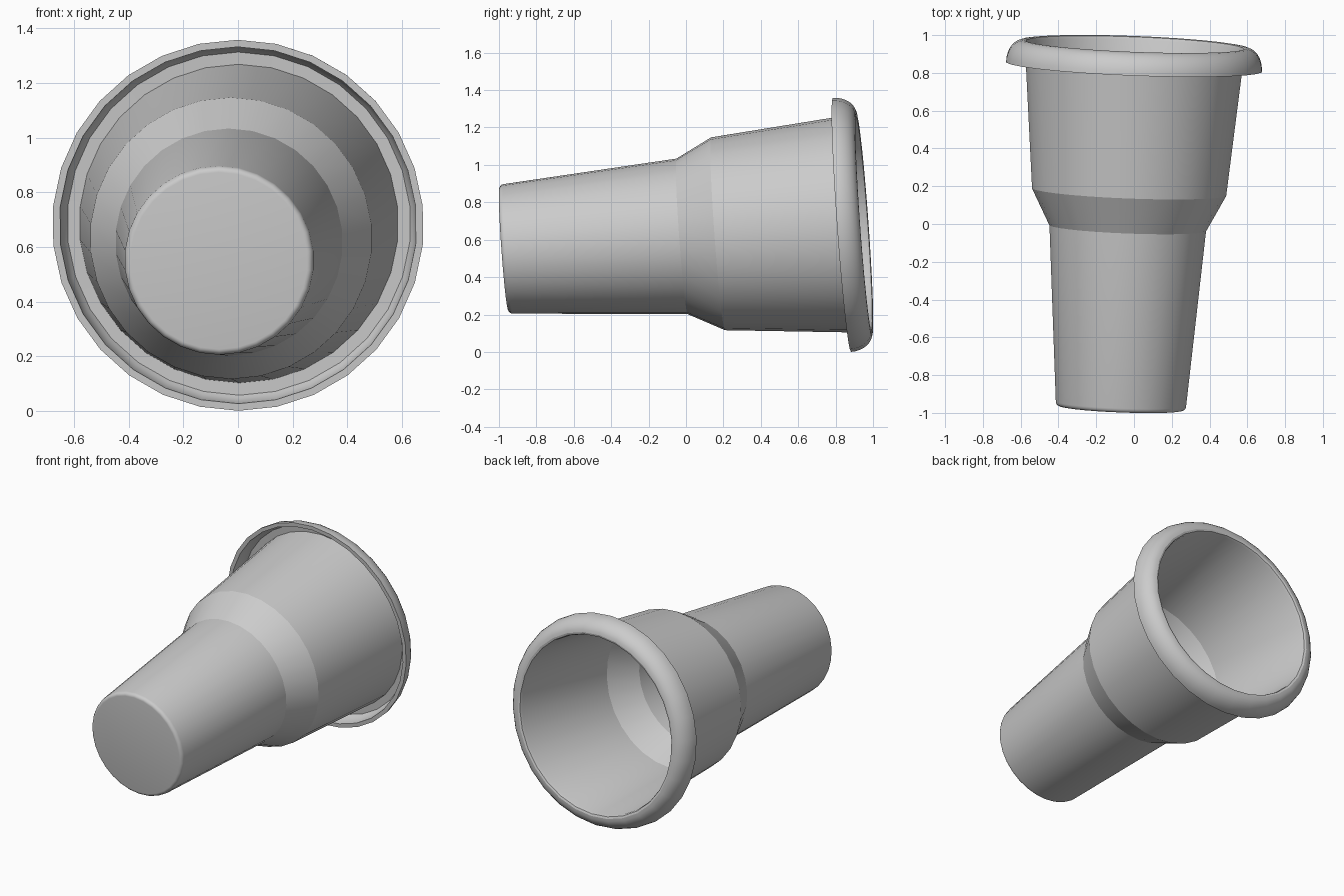
import bpy, bmesh
from math import sin, cos, pi
from mathutils import Vector

if "Cube" in bpy.data.objects:
    bpy.data.objects.remove(bpy.data.objects["Cube"])

SIDES = 30


def arc(cr, ct, rr, rt, a0, a1, n):
    """Elliptical arc of (radius, height) profile points, angles in degrees."""
    out = []
    for i in range(n + 1):
        a = (a0 + (a1 - a0) * i / n) * pi / 180
        out.append((cr + rr * cos(a), ct + rt * sin(a)))
    return out


def lathe(name, profile):
    """Revolve a profile round local z; radius 0 points become poles."""
    bm = bmesh.new()
    rings = []
    for r, t in profile:
        if r == 0:
            rings.append([bm.verts.new((0, 0, t))] * SIDES)
        else:
            rings.append([bm.verts.new((r * cos(pi / 2 + 2 * pi * i / SIDES),
                                        r * sin(pi / 2 + 2 * pi * i / SIDES), t))
                          for i in range(SIDES)])
    for a, b in zip(rings, rings[1:]):
        for i in range(SIDES):
            j = (i + 1) % SIDES
            quad = list(dict.fromkeys((a[i], a[j], b[j], b[i])))
            bm.faces.new(quad)
    bmesh.ops.recalc_face_normals(bm, faces=bm.faces)
    me = bpy.data.meshes.new(name)
    bm.to_mesh(me)
    bm.free()
    ob = bpy.data.objects.new(name, me)
    bpy.context.collection.objects.link(ob)
    return ob


# outer wall: flat base, rounded foot, lower taper, shoulder, upper taper
profile = [(0, 0)] + arc(0.325, 0.025, 0.022, 0.025, -90, -5, 5)
profile += [(0.417, 0.957), (0.517, 1.150), (0.575, 1.80), (0.585, 1.90)]
# rolled lip: hollow underside, thin lower edge, rounded outside and top
profile += arc(0.605, 1.814, 0.05, 0.098, 60, 0, 4)
profile += arc(0.59, 1.814, 0.091, 0.12, 0, 90, 8)
profile += [(0.577, 1.930), (0.571, 1.915)]
# inner wall and floor
profile += [(0.502, 1.155), (0.402, 0.962), (0.330, 0.02), (0, 0.02)]

cup = lathe("cup", profile)

# lay the cup on its side with a slight tilt
axis = Vector((0.07, 1.81, 0.13))
cup.rotation_mode = 'QUATERNION'
cup.rotation_quaternion = axis.to_track_quat('Z', 'Y')
cup.location = (-0.07, -0.973, 0.558)

# make local +Y point up after tracking, then centre and rest on the ground
bpy.context.view_layer.update()
cup.data.transform(cup.matrix_world)
cup.matrix_world.identity()
cup.rotation_quaternion = (1, 0, 0, 0)
co = [v.co for v in cup.data.vertices]
lo = [min(c[k] for c in co) for k in range(3)]
hi = [max(c[k] for c in co) for k in range(3)]
cup.location = (-(lo[0] + hi[0]) / 2, -(lo[1] + hi[1]) / 2, -lo[2])

bpy.context.view_layer.objects.active = cup
cup.select_set(True)
bpy.ops.object.shade_smooth_by_angle(angle=22 * pi / 180)
